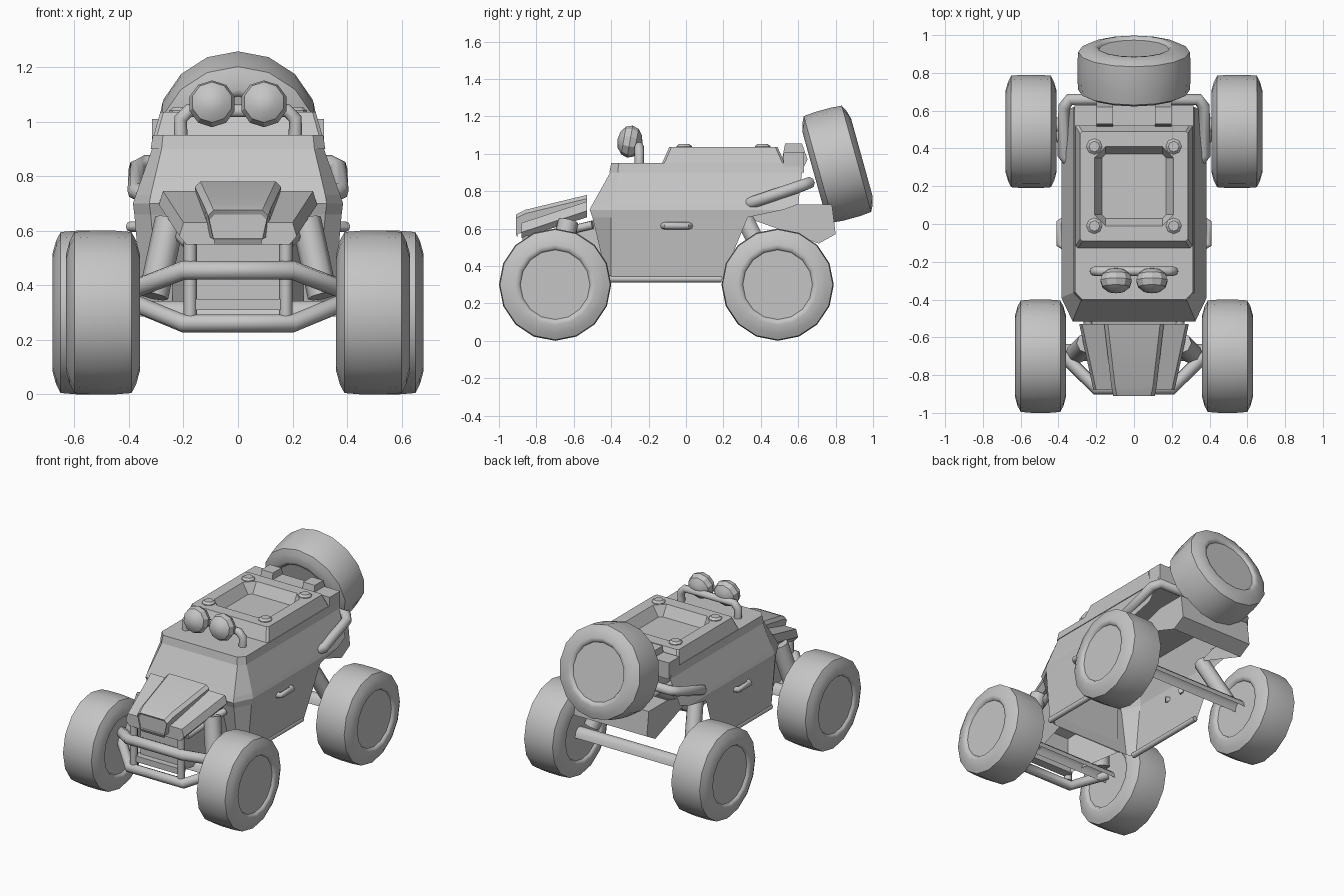
import bpy, bmesh, math
from mathutils import Vector, Matrix

if "Cube" in bpy.data.objects:
    bpy.data.objects.remove(bpy.data.objects["Cube"])

grey = bpy.data.materials.new("grey")
grey.diffuse_color = (0.56, 0.56, 0.56, 1)
grey.use_nodes = True
grey.node_tree.nodes["Principled BSDF"].inputs["Base Color"].default_value = grey.diffuse_color


def finish(name, bm, angle=None):
    bmesh.ops.recalc_face_normals(bm, faces=bm.faces)
    me = bpy.data.meshes.new(name)
    bm.to_mesh(me)
    bm.free()
    ob = bpy.data.objects.new(name, me)
    bpy.context.collection.objects.link(ob)
    me.materials.append(grey)
    if angle:
        bpy.ops.object.select_all(action='DESELECT')
        ob.select_set(True)
        bpy.context.view_layer.objects.active = ob
        bpy.ops.object.shade_smooth_by_angle(angle=math.radians(angle))
    return ob


def loft(name, rings, angle=None, skip=(), start_cap=True):
    """Skin equal-length closed sections; skip lists side strips left open."""
    bm = bmesh.new()
    vs = [[bm.verts.new(p) for p in r] for r in rings]
    n = len(vs[0])
    for a, b in zip(vs, vs[1:]):
        for i in range(n):
            if i not in skip:
                bm.faces.new((a[i], a[(i + 1) % n], b[(i + 1) % n], b[i]))
    if start_cap:
        bm.faces.new(vs[0][::-1])
    bm.faces.new(vs[-1])
    return finish(name, bm, angle)


def box(name, x0, x1, y0, y1, z0, z1):
    return loft(name, [[(x0, y0, z), (x1, y0, z), (x1, y1, z), (x0, y1, z)] for z in (z0, z1)])


def tube(name, pts, r, sides=8):
    """Round bar swept along a bent path with mitred joints."""
    pts = [Vector(p) for p in pts]
    rings = []
    for i, p in enumerate(pts):
        t0 = (p - pts[i - 1]).normalized() if i else (pts[1] - p).normalized()
        t1 = (pts[i + 1] - p).normalized() if i < len(pts) - 1 else t0
        t = (t0 + t1).normalized()
        ref = Vector((0, 0, 1)) if all(abs((b - a).normalized().z) < 0.9 for a, b in zip(pts, pts[1:])) else Vector((0, 1, 0))
        u = t.cross(ref).normalized()
        v = u.cross(t)
        rings.append([p + r * (math.cos(a) * u + math.sin(a) * v)
                      for a in (2 * math.pi * k / sides for k in range(sides))])
    return loft(name, rings, 50)


def wheel(name, loc, tilt=0):
    """Tyre with recessed hub discs, turned about x."""
    half = [(0.118, 0.186), (0.133, 0.195), (0.135, 0.215), (0.122, 0.262), (0.105, 0.295), (0.045, 0.30)]
    prof = half + [(-x, r) for x, r in reversed(half)]
    n = 16
    rings = [[(x, r * math.cos(2 * math.pi * k / n), r * math.sin(2 * math.pi * k / n))
              for k in range(n)] for x, r in prof]
    ob = loft(name, rings, 55)
    m = Matrix.Translation(loc)
    if tilt:
        m = m @ Matrix.Rotation(tilt, 4, 'X') @ Matrix.Rotation(math.pi / 2, 4, 'Z')
    ob.data.transform(m)


def oct_ring(x, y0, y1, c, z):
    return [(-x + c, y0, z), (x - c, y0, z), (x, y0 + c, z), (x, y1 - c, z),
            (x - c, y1, z), (-x + c, y1, z), (-x, y1 - c, z), (-x, y0 + c, z)]


def body_ring(z, xf, yf, x, yc, yb):
    return [(-xf, yf, z), (xf, yf, z), (x, yc, z), (x, yb, z), (-x, yb, z), (-x, yc, z)]


# Hollow cabin shell, open below and behind, with rear wheel cutaway
loft("cabin", [
    body_ring(0.32, 0.29, -0.42, 0.35, -0.40, 0.19),
    body_ring(0.66, 0.32, -0.50, 0.38, -0.40, 0.33),
    body_ring(0.70, 0.325, -0.515, 0.385, -0.39, 0.52),
    body_ring(0.73, 0.32, -0.50, 0.375, -0.385, 0.60),
    body_ring(0.90, 0.28, -0.405, 0.315, -0.36, 0.62)], skip=(3,), start_cap=False)
loft("roof_rim", [body_ring(0.90, 0.28, -0.41, 0.32, -0.365, 0.62),
                  body_ring(0.95, 0.275, -0.40, 0.312, -0.36, 0.60)])

# Raised roof hatch with sunken centre and bolts
loft("roof_hatch", [oct_ring(0.31, -0.13, 0.53, 0.012, 0.945), oct_ring(0.285, -0.09, 0.49, 0.012, 1.035),
                    oct_ring(0.21, -0.01, 0.41, 0.06, 1.035), oct_ring(0.17, 0.03, 0.37, 0.02, 0.965)])
for i, (x, y) in enumerate([(sx * 0.21, y) for sx in (-1, 1) for y in (-0.01, 0.41)]):
    ring = lambda r, z: [(x + r * math.cos(k * math.pi / 4), y + r * math.sin(k * math.pi / 4), z) for k in range(8)]
    loft(f"hatch_bolt_{i}", [ring(0.042, 1.0), ring(0.042, 1.04), ring(0.028, 1.052)])

# Rear roof bar, hollow tail and spare wheel
box("rear_roof_bar", -0.315, 0.315, 0.52, 0.63, 0.90, 1.01)
loft("tail", [[(-x, 0.32, 0.66), (-x, 0.58, 0.73), (-x, 0.78, 0.73), (-x, 0.80, 0.57), (-x, 0.71, 0.52)]
              for x in (-0.27, 0.27)], skip=(0, 4))
wheel("spare_wheel", (0, 0.81, 0.945), math.radians(15.5))

# Lamp bar
tube("lamp_bar", [(-0.21, -0.25, 0.94), (-0.21, -0.25, 1.01), (-0.18, -0.25, 1.04), (0.18, -0.25, 1.04),
                  (0.21, -0.25, 1.01), (0.21, -0.25, 0.94)], 0.025)

# Hood: wide lower plate and raised centre panel
loft("hood_plate", [[(-a, y, zl), (a, y, zl), (b, y, zm), (c, y, zt), (-c, y, zt), (-b, y, zm)]
                    for y, a, b, c, zl, zm, zt in ((-0.88, 0.19, 0.215, 0.20, 0.55, 0.58, 0.63),
                                                  (-0.53, 0.26, 0.29, 0.275, 0.66, 0.695, 0.745))])
loft("hood_centre", [[(-a, y, zl), (a, y, zl), (b, y, zt - 0.02), (b - 0.02, y, zt), (-b + 0.02, y, zt), (-b, y, zt - 0.02)]
                     for y, a, b, zl, zt in ((-0.90, 0.085, 0.105, 0.55, 0.66), (-0.91, 0.09, 0.11, 0.57, 0.675),
                                            (-0.86, 0.11, 0.12, 0.58, 0.70), (-0.53, 0.15, 0.158, 0.69, 0.78))], 30)
# Engine bay, grille posts and front frame
loft("engine_bay", [[(-x, y, z0), (x, y, z0), (x, y, z1), (-x, y, z1)]
                    for y, x, z0, z1 in ((-0.82, 0.15, 0.31, 0.56), (-0.44, 0.24, 0.33, 0.66))], skip=(0,))
box("grille_sill", -0.17, 0.17, -0.86, -0.80, 0.31, 0.35)
tube("bumper_upper", [(-0.37, -0.70, 0.39), (-0.20, -0.87, 0.455), (0.20, -0.87, 0.455), (0.37, -0.70, 0.39)], 0.035)
tube("bumper_lower", [(-0.37, -0.70, 0.33), (-0.20, -0.86, 0.26), (0.20, -0.86, 0.26), (0.37, -0.70, 0.33)], 0.033)

# Rear wraparound rail
rail = [(0.35, 0.34, 0.735), (0.375, 0.37, 0.745), (0.37, 0.62, 0.83), (0.34, 0.66, 0.845)]
tube("rear_rail", rail + [(-x, y, z) for x, y, z in reversed(rail)], 0.032)

# Axles: channels open underneath
for label, y, x in (("front", -0.68, 0.40), ("rear", 0.52, 0.45)):
    arc = [(math.cos(k * math.pi / 5), math.sin(k * math.pi / 5)) for k in range(6)]
    loft(label + "_axle", [[(sx, y + 0.045 * c, 0.285 + 0.06 * s) for c, s in arc] for sx in (-x, x)], 50, skip=(5,))

# Mirrored parts
for s, side in ((-1, "left"), (1, "right")):
    wheel("front_wheel_" + side, (s * 0.495, -0.70, 0.30))
    wheel("rear_wheel_" + side, (s * 0.545, 0.49, 0.30))
    # Lamp: faceted bowl tipped slightly up
    bm = bmesh.new()
    bmesh.ops.create_uvsphere(bm, u_segments=10, v_segments=6, radius=0.087)
    bmesh.ops.transform(bm, verts=bm.verts, matrix=Matrix.Translation((s * 0.095, -0.30, 1.065))
                        @ Matrix.Rotation(math.radians(80), 4, 'X') @ Matrix.Diagonal((1, 1, 0.78, 1)))
    finish("lamp_" + side, bm, 30)
    # Spare mounts on the roof bar
    loft("spare_mount_" + side, [[(x, 0.51, 0.95), (x, 0.53, 1.055), (x, 0.62, 1.055), (x, 0.65, 0.97), (x, 0.63, 0.93)]
                                 for x in (s * 0.155 - 0.043, s * 0.155 + 0.043)])
    # Door handle
    tube("door_handle_" + side, [(s * 0.36, -0.125, 0.615), (s * 0.395, -0.105, 0.615),
                                 (s * 0.395, 0.005, 0.615), (s * 0.36, 0.025, 0.615)], 0.019)
    tube("sill_" + side, [(s * 0.34, -0.41, 0.33), (s * 0.34, 0.19, 0.33)], 0.018)
    tube("grille_post_" + side, [(s * 0.175, -0.85, 0.28), (s * 0.175, -0.85, 0.57)], 0.024)
    # Suspension
    tube("front_shock_" + side, [(s * 0.25, -0.63, 0.64), (s * 0.31, -0.69, 0.36)], 0.055)
    tube("front_strut_" + side, [(s * 0.25, -0.50, 0.62), (s * 0.18, -0.80, 0.55)], 0.022)
    tube("rear_shock_" + side, [(s * 0.29, 0.31, 0.66), (s * 0.37, 0.47, 0.34)], 0.05)
